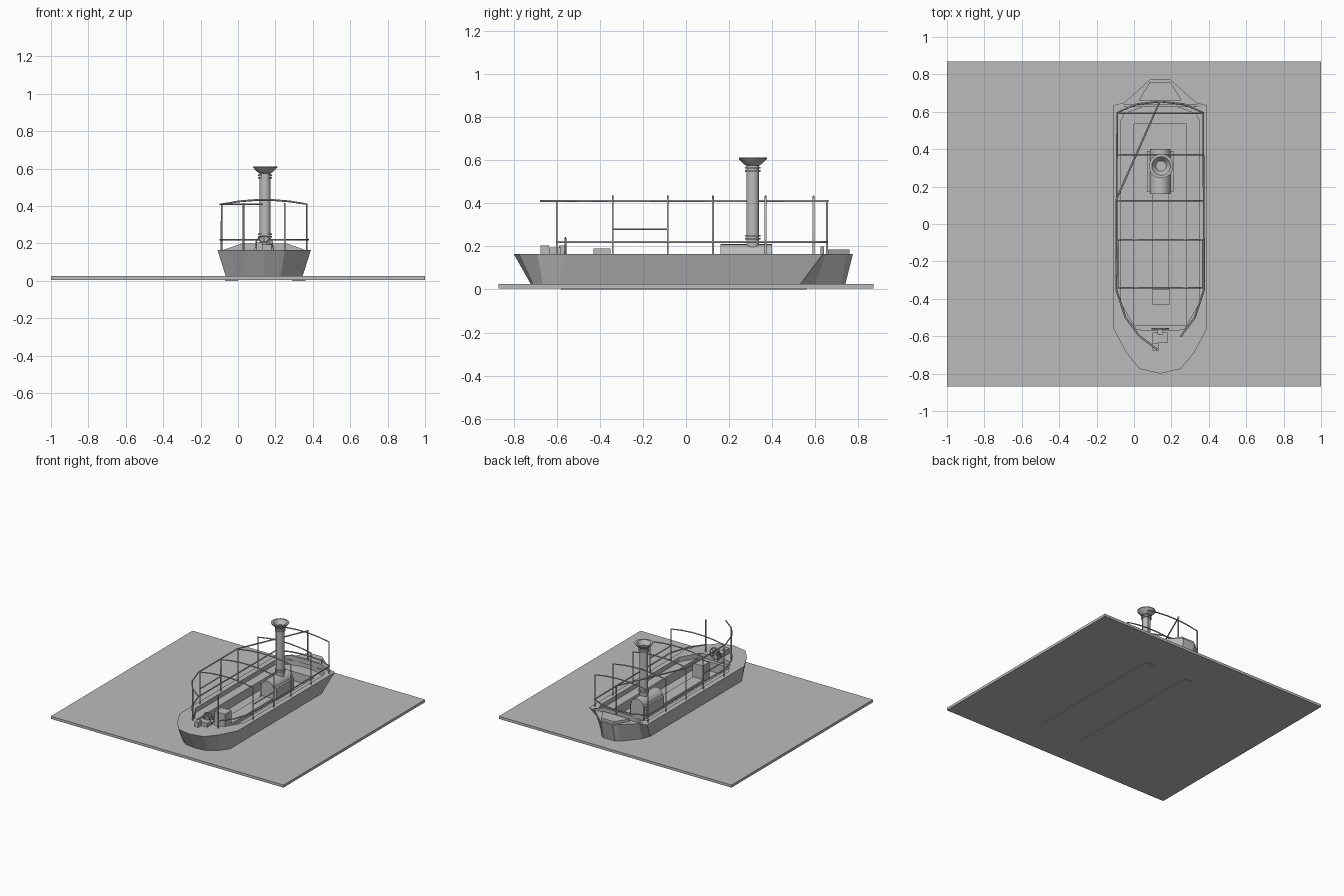
import bpy, bmesh, math
from mathutils import Matrix

cube = bpy.data.objects.get("Cube")
if cube:
    bpy.data.objects.remove(cube, do_unlink=True)

CX = 0.14      # centreline of the boat
DECK = 0.165   # deck height

grey = bpy.data.materials.new("plain grey")
grey.use_nodes = True
grey.diffuse_color = (0.5, 0.5, 0.5, 1)
grey.node_tree.nodes["Principled BSDF"].inputs["Base Color"].default_value = (0.5, 0.5, 0.5, 1)


def finish(name, bm):
    bmesh.ops.recalc_face_normals(bm, faces=bm.faces)
    mesh = bpy.data.meshes.new(name)
    bm.to_mesh(mesh)
    bm.free()
    mesh.materials.append(grey)
    ob = bpy.data.objects.new(name, mesh)
    bpy.context.collection.objects.link(ob)
    return ob


def box(name, x0, x1, y0, y1, z0, z1):
    bm = bmesh.new()
    bmesh.ops.create_cube(bm, size=1)
    for v in bm.verts:
        v.co = (x1 if v.co.x > 0 else x0, y1 if v.co.y > 0 else y0, z1 if v.co.z > 0 else z0)
    return finish(name, bm)


def prism(name, points, offset):
    bm = bmesh.new()
    face = bm.faces.new([bm.verts.new(p) for p in points])
    ext = bmesh.ops.extrude_face_region(bm, geom=[face])
    bmesh.ops.translate(bm, vec=offset, verts=[g for g in ext["geom"] if isinstance(g, bmesh.types.BMVert)])
    return finish(name, bm)


def loft(name, rings):
    bm = bmesh.new()
    loops = [[bm.verts.new(p) for p in ring] for ring in rings]
    for a, b in zip(loops, loops[1:]):
        for i in range(len(a)):
            j = (i + 1) % len(a)
            bm.faces.new((a[i], a[j], b[j], b[i]))
    bm.faces.new(loops[0])
    bm.faces.new(loops[-1])
    return finish(name, bm)


def smooth(ob):
    bpy.ops.object.select_all(action='DESELECT')
    ob.select_set(True)
    bpy.context.view_layer.objects.active = ob
    bpy.ops.object.shade_smooth_by_angle()


def turned(name, profile, x, y, sides=24):
    rings = [[(x + r * math.cos(math.tau * i / sides), y + r * math.sin(math.tau * i / sides), z)
              for i in range(sides)] for r, z in profile]
    smooth(loft(name, rings))


def pipe(name, points, radius=0.005, closed=False):
    curve = bpy.data.curves.new(name, 'CURVE')
    curve.dimensions = '3D'
    curve.bevel_depth = radius
    curve.bevel_resolution = 1
    curve.use_fill_caps = True
    spline = curve.splines.new('POLY')
    spline.points.add(len(points) - 1)
    for p, co in zip(spline.points, points):
        p.co = (*co, 1)
    spline.use_cyclic_u = closed
    curve.materials.append(grey)
    ob = bpy.data.objects.new(name, curve)
    bpy.context.collection.objects.link(ob)
    bpy.ops.object.select_all(action='DESELECT')
    ob.select_set(True)
    bpy.context.view_layer.objects.active = ob
    bpy.ops.object.convert(target='MESH')


def outline(half, z):
    # mirrored closed outline; a point on the centreline is kept once
    other = [(-x, y) for x, y in reversed(half) if x > 0]
    return [(CX + x, y, z) for x, y in half + other]


# Ground plate and runners
box("base_plate", -1, 1, -0.87, 0.87, 0.005, 0.025)
for side, x in (("right", -0.035), ("left", 0.325)):
    box(side + "_runner", x - 0.035, x + 0.035, -0.58, 0.56, 0, 0.006)

# Hull with a sunken bench level
keel = [(0, -.72), (.09, -.71), (.15, -.665), (.205, -.59), (.205, .53), (.18, .6), (.08, .72), (.05, .74)]
gunwale = [(0, -.8), (.11, -.775), (.18, -.69), (.25, -.56), (.25, .635), (.19, .65), (.08, .75), (.05, .775)]
inner = [(0, -.57), (.08, -.57), (.13, -.56), (.21, -.42), (.21, .55), (.19, .59), (.08, .63), (.05, .635)]
hull = loft("hull", [outline(keel, 0.024), outline(gunwale, DECK), outline(inner, DECK), outline(inner, 0.13)])

# Foot well
cutter = box("well_cutter", CX - .14, CX + .14, -0.54, 0.535, 0.06, 0.3)
cutter.hide_render = True
cutter.hide_viewport = True
cut = hull.modifiers.new("foot_well", 'BOOLEAN')
cut.operation = 'DIFFERENCE'
cut.object = cutter
cut.solver = 'EXACT'

# Stern seat and its backrest
prism("stern_seat", [(CX + x, y, DECK) for x, y in ((-.115, .66), (.115, .66), (.055, .76), (-.055, .76))], (0, 0, 0.02))
prism("stern_backrest", [(CX + x, 0.625, z) for x, z in ((-.22, DECK), (.22, DECK), (.12, .2), (-.12, .2))], (0, 0.015, 0))

# Boiler: half-round casing on a block, with a low duct in front
boiler = [(CX + .055 * math.cos(math.pi * i / 16), 0.16, 0.155 + .055 * math.sin(math.pi * i / 16)) for i in range(17)]
boiler = [(CX + .055, 0.16, 0.06)] + boiler + [(CX - .055, 0.16, 0.06)]
smooth(prism("boiler", boiler, (0, 0.24, 0)))
box("boiler_bed", CX - .07, CX + .07, 0.17, 0.39, 0.055, 0.165)
box("floor_duct", CX - .045, CX + .045, -0.35, 0.17, 0.055, 0.085)
box("fuel_box", CX - .04, CX + .05, -0.43, -0.35, 0.055, 0.19)

# Funnel with collars and flared top
turned("funnel", [(.03, .19), (.03, .575), (.045, .585), (.065, .607), (.065, .612), (.05, .612), (.028, .58)], CX + .005, 0.31)
for i, z in enumerate((.235, .25, .55, .565)):
    turned("funnel_collar_%d" % i, [(.037, z - .004), (.037, z + .004)], CX + .005, 0.31)

# Bow fittings and steering wheel
box("bow_locker", CX - .04, CX + .04, -0.635, -0.58, DECK, 0.195)
box("bow_post", CX - .04, CX - .01, -0.675, -0.635, DECK, 0.205)
box("wheel_stand", CX - .015, CX + .015, -0.59, -0.565, 0.12, 0.205)
WZ = 0.195
wheel = [(CX + .045 * math.cos(math.tau * i / 16), -0.56, WZ + .045 * math.sin(math.tau * i / 16)) for i in range(16)]
pipe("wheel_rim", wheel, 0.004, True)
for i in range(0, 8, 2):
    pipe("wheel_spoke_%d" % i, [wheel[i], wheel[i + 8]], 0.003)

# Awning hoops: two posts joined by an arched beam
HALF = 0.228
for i, y in enumerate((-.34, -.085, .125, .37, .592)):
    arch = [(CX + HALF * t, y, 0.41 + 0.023 * (1 - t * t)) for t in (-1, -.6, -.2, .2, .6, 1)]
    pipe("awning_hoop_%d" % i, [(CX - HALF, y, 0.15)] + arch + [(CX + HALF, y, 0.15)])
for x in (-.11, .11):
    pipe("bow_rail_post", [(CX + x, -0.6, DECK), (CX + x, -0.6, 0.415)])
pipe("stern_post", [(CX, 0.655, DECK), (CX, 0.655, 0.415)])

# Low hand rails, mirrored, meeting in a curve at the stern
for s, side in ((-1, "right"), (1, "left")):
    path = [(.11, -.6), (.185, -.5), (.235, -.35), (.23, .595), (.13, .64), (0, .655)]
    pipe(side + "_low_rail", [(CX + s * x, y, 0.22) for x, y in path])
    pipe(side + "_side_bar", [(CX + s * HALF, -.34, .28), (CX + s * HALF, -.085, .28)], 0.004)

# One high rail running from the stern post along the right side to the bow
high = [(0, .66), (-.235, .13), (-.235, -.35), (-.185, -.5), (-.11, -.6), (-.01, -.675)]
pipe("high_rail", [(CX + x, y, 0.41) for x, y in high])
